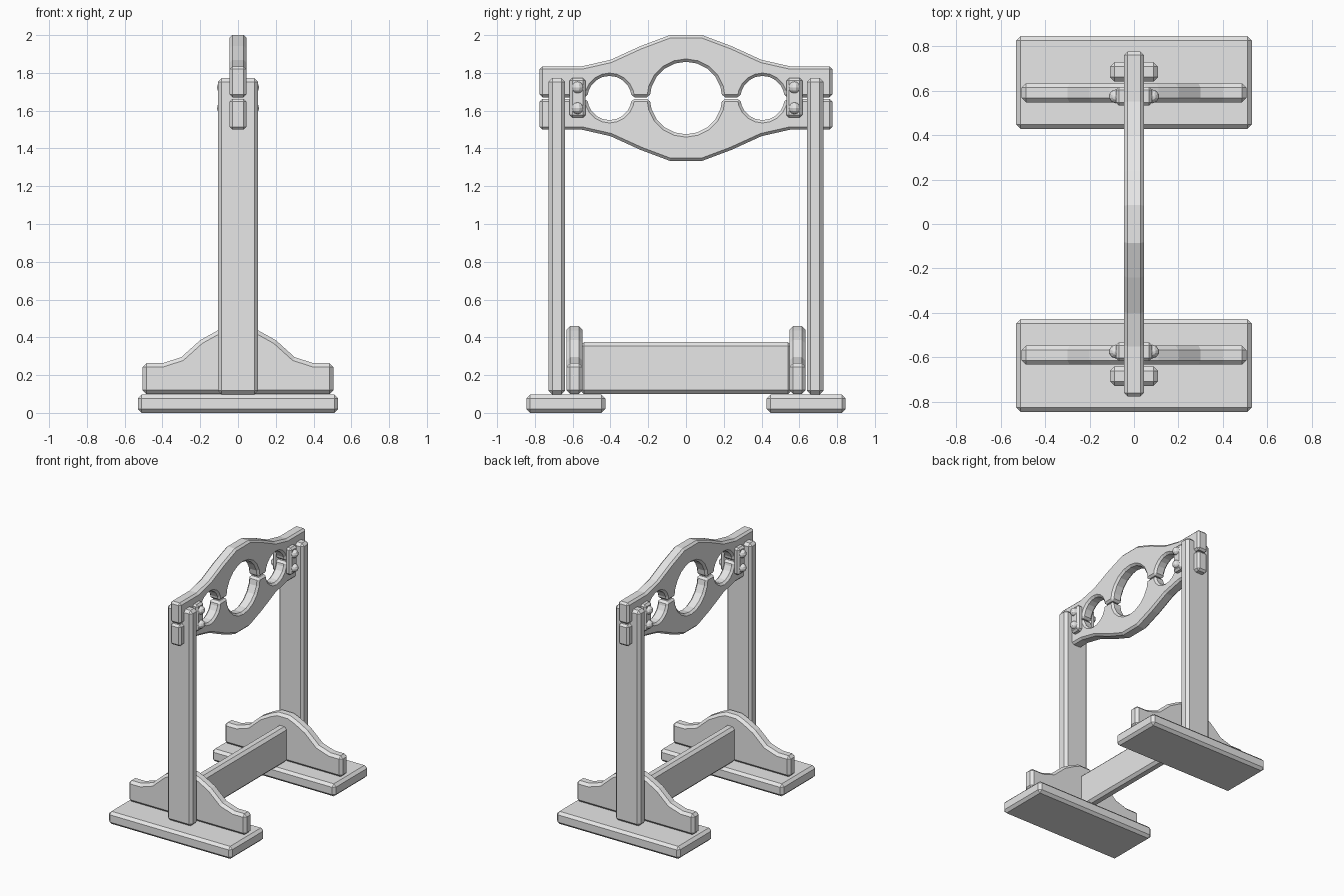
import bpy
import bmesh
import math
from mathutils import Vector

cube = bpy.data.objects.get("Cube")
if cube:
    bpy.data.objects.remove(cube, do_unlink=True)

wood = bpy.data.materials.new("plain_grey")
wood.use_nodes = True
GREY = (0.8, 0.8, 0.8, 1)
wood.diffuse_color = GREY
wood.node_tree.nodes["Principled BSDF"].inputs["Base Color"].default_value = GREY


def finish(name, bm, location, bevel=0.0):
    """Turn a bmesh into a chamfered, flat-shaded object."""
    bmesh.ops.recalc_face_normals(bm, faces=bm.faces[:])
    mesh = bpy.data.meshes.new(name)
    bm.to_mesh(mesh)
    bm.free()
    mesh.materials.append(wood)
    obj = bpy.data.objects.new(name, mesh)
    obj.location = location
    bpy.context.collection.objects.link(obj)
    if bevel:
        mod = obj.modifiers.new("chamfer", "BEVEL")
        mod.width = bevel
        mod.segments = 1
        mod.limit_method = "ANGLE"
        mod.angle_limit = math.radians(35)
    return obj


def box(name, low, high, bevel=0.02):
    low, high = Vector(low), Vector(high)
    bm = bmesh.new()
    bmesh.ops.create_cube(bm, size=1)
    bmesh.ops.scale(bm, vec=high - low, verts=bm.verts)
    return finish(name, bm, (low + high) / 2, bevel)


def prism(name, profile, axis, thickness, location, bevel):
    """Extrude a (u, z) profile along x or y, centred on the location."""
    half = thickness / 2
    bm = bmesh.new()
    if axis == "x":
        verts = [bm.verts.new((-half, u, z)) for u, z in profile]
        step = (thickness, 0, 0)
    else:
        verts = [bm.verts.new((u, -half, z)) for u, z in profile]
        step = (0, thickness, 0)
    face = bm.faces.new(verts)
    result = bmesh.ops.extrude_face_region(bm, geom=[face], use_keep_orig=True)
    moved = [v for v in result["geom"] if isinstance(v, bmesh.types.BMVert)]
    bmesh.ops.translate(bm, vec=step, verts=moved)
    return finish(name, bm, location, bevel)


def mirrored(points):
    """Complete a profile whose given half runs from the centre outwards."""
    return [(-u, z) for u, z in reversed(points) if u > 0] + points


# Neck and wrist board: two halves that meet at the hole centres
SPLIT_Z = 1.667
GAP = 0.004
HOLES = [(-0.405, 0.117), (0, 0.192), (0.405, 0.117)]
ARC_STEPS = 10
crest = mirrored([(0.085, 0.333), (0.24, 0.275), (0.40, 0.202),
                  (0.55, 0.168), (0.775, 0.168)])
inner = [(-0.775, GAP)]
for centre, radius in HOLES:
    for i in range(ARC_STEPS + 1):
        angle = math.pi * (1 - i / ARC_STEPS)
        inner.append((centre + radius * math.cos(angle),
                      max(GAP, radius * math.sin(angle))))
inner.append((0.775, GAP))
for name, sign in (("upper_board", 1), ("lower_board", -1)):
    outline = [(u, sign * h) for u, h in crest + inner[::-1]]
    prism(name, outline, "x", 0.09, (0, 0, SPLIT_Z), 0.015)

# Low beam joining the two ends
box("cross_beam", (-0.04, -0.56, 0.10), (0.04, 0.56, 0.375))

# Curved foot bracket outline
bracket = mirrored([(0.05, 0.46), (0.11, 0.435), (0.20, 0.385), (0.30, 0.295),
                    (0.40, 0.263), (0.505, 0.263), (0.505, 0.10)])

# Both ends of the frame
for end, s in (("front", -1), ("back", 1)):
    def span(name, x, y0, y1, z0, z1, bevel=0.02):
        ys = sorted((s * y0, s * y1))
        box(end + name, (x[0], ys[0], z0), (x[1], ys[1], z1), bevel)

    span("_foot", (-0.53, 0.53), 0.427, 0.845, 0.0, 0.097)
    span("_post", (-0.107, 0.107), 0.64, 0.728, 0.098, 1.772)
    prism(end + "_bracket", bracket, "y", 0.086, (0, s * 0.59, 0), 0.02)

    # Riveted clamp plates on each face of the board
    for side, d in (("left", 1), ("right", -1)):
        xs = sorted((d * 0.03, d * 0.082))
        span("_clamp_" + side, xs, 0.532, 0.616, 1.563, 1.773, 0.014)
        for level, z in (("lower", 1.613), ("upper", 1.723)):
            bm = bmesh.new()
            bmesh.ops.create_uvsphere(bm, u_segments=10, v_segments=6,
                                      radius=0.031)
            finish(f"{end}_{side}_{level}_rivet", bm,
                   (d * 0.082, s * 0.574, z))
